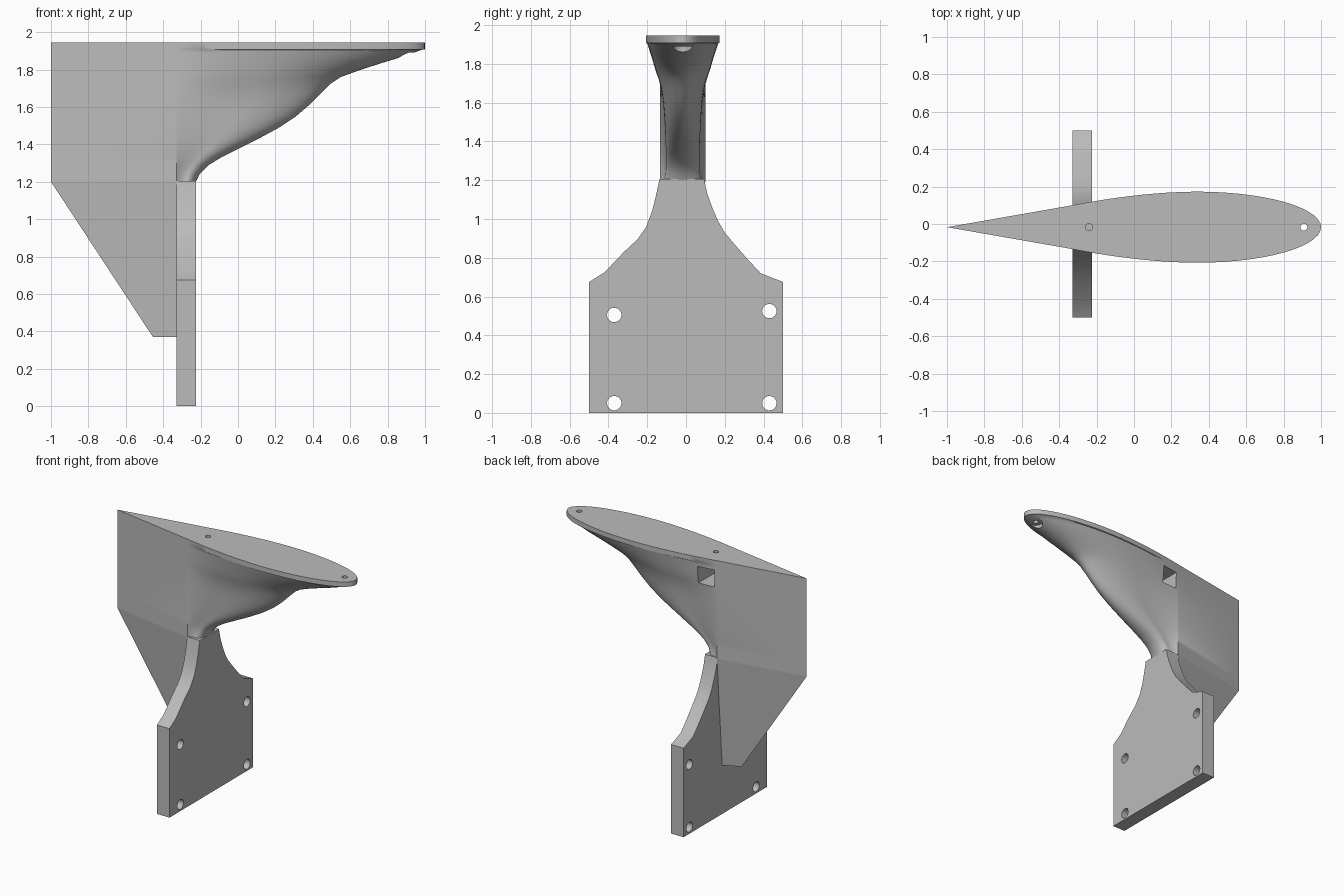
import bpy, bmesh, math
from mathutils import Matrix

cube = bpy.data.objects.get("Cube")
if cube:
    bpy.data.objects.remove(cube, do_unlink=True)

grey = bpy.data.materials.new("light grey plastic")
grey.use_nodes = True
grey.diffuse_color = (0.5, 0.5, 0.5, 1)
grey.node_tree.nodes["Principled BSDF"].inputs["Base Color"].default_value = (0.5, 0.5, 0.5, 1)

MID = -0.017           # y of the fairing's centre plane
BACK, WIDE = -0.33, 0.117   # where the flat tail meets the curved nose


def add_object(name, bm):
    bmesh.ops.recalc_face_normals(bm, faces=bm.faces)
    mesh = bpy.data.meshes.new(name)
    bm.to_mesh(mesh)
    bm.free()
    mesh.materials.append(grey)
    obj = bpy.data.objects.new(name, mesh)
    bpy.context.collection.objects.link(obj)
    return obj


def loft(name, loops):
    """Skin a stack of equal-length closed loops and cap both ends."""
    bm = bmesh.new()
    rings = [[bm.verts.new(p) for p in loop] for loop in loops]
    count = len(rings[0])
    for low, high in zip(rings, rings[1:]):
        for i in range(count):
            j = (i + 1) % count
            bm.faces.new((low[i], low[j], high[j], high[i]))
    bm.faces.new(rings[0][::-1])
    bm.faces.new(rings[-1])
    return add_object(name, bm)


def cylinder_cutter(x, y, z, radius, depth, axis="Z"):
    bm = bmesh.new()
    turn = Matrix.Rotation(math.pi / 2, 4, "Y") if axis == "X" else Matrix()
    bmesh.ops.create_cone(bm, cap_ends=True, segments=32, radius1=radius, radius2=radius,
                          depth=depth, matrix=Matrix.Translation((x, y, z)) @ turn)
    return add_object("hole_cutter", bm)


def box_cutter(center, size):
    bm = bmesh.new()
    bmesh.ops.create_cube(bm, size=1, matrix=Matrix.Translation(center) @ Matrix.Diagonal((*size, 1)))
    return add_object("slot_cutter", bm)


def cut(obj, cutters):
    bpy.context.view_layer.objects.active = obj
    for cutter in cutters:
        cutter.hide_render = True
        mod = obj.modifiers.new("cut", "BOOLEAN")
        mod.operation, mod.solver, mod.object = "DIFFERENCE", "EXACT", cutter
        bpy.ops.object.modifier_apply(modifier=mod.name)
        bpy.data.objects.remove(cutter, do_unlink=True)


def smooth(obj, degrees):
    bpy.ops.object.select_all(action="DESELECT")
    obj.select_set(True)
    bpy.context.view_layer.objects.active = obj
    bpy.ops.object.shade_smooth_by_angle(angle=math.radians(degrees))


# Mounting plate: shouldered outline extruded along x
outline = [(-0.5, 0), (0.5, 0), (0.5, 0.675), (0.385, 0.72), (0.32, 0.79), (0.25, 0.87),
           (0.2, 0.93), (0.165, 0.99), (0.135, 1.06), (0.11, 1.13), (0.093, 1.205),
           (-0.137, 1.205), (-0.155, 1.12), (-0.175, 1.04), (-0.205, 0.96), (-0.25, 0.895),
           (-0.32, 0.83), (-0.42, 0.725)]
outline.append((-0.5, 0.675))
plate = loft("mounting_plate", [[(x, y, z) for y, z in outline] for x in (BACK, -0.225)])
cut(plate, [cylinder_cutter(-0.28, y, z, 0.037, 0.3, "X")
            for y, z in ((-0.37, 0.505), (0.43, 0.525), (-0.37, 0.05), (0.43, 0.05))])
smooth(plate, 20)


# Fairing: pointed flat tail, swelling rounded nose that sweeps forward
def section(z, front, swell, steps=28):
    side = []
    for k in range(steps):
        u = -math.cos(math.pi * k / steps)
        if u < 0:
            half = swell - (swell - WIDE) * (-u) ** 1.8
        else:
            half = swell * math.sqrt(1 - u * u)
        side.append((BACK + (front - BACK) * (u + 1) / 2, half))
    left = [(x, MID + h, z) for x, h in side]
    right = [(x, MID - h, z) for x, h in reversed(side)]
    return [(-1, MID, z)] + left + [(front, MID, z)] + right


# height, leading edge, half thickness
rows = [(1.2, -0.225, 0.1), (1.24, -0.205, 0.088), (1.29, -0.155, 0.086), (1.33, -0.09, 0.087),
        (1.38, 0.01, 0.088), (1.43, 0.11, 0.09), (1.49, 0.22, 0.093), (1.55, 0.31, 0.097),
        (1.61, 0.38, 0.102), (1.67, 0.44, 0.111), (1.72, 0.49, 0.124), (1.76, 0.55, 0.138),
        (1.8, 0.66, 0.15), (1.835, 0.77, 0.16), (1.865, 0.87, 0.17), (1.89, 0.94, 0.178),
        (1.905, 0.98, 0.183), (1.908, 1, 0.19), (1.945, 1, 0.19)]
fairing = loft("fairing", [section(*row) for row in rows])
cut(fairing, [
    box_cutter((-0.245, 0.06, 1.805), (0.13, 0.3, 0.13)),     # nut slot on one side
    cylinder_cutter(-0.24, MID, 1.9, 0.019, 0.2),             # rear bolt hole
    cylinder_cutter(0.908, MID, 1.9, 0.019, 0.3),             # front bolt hole
    cylinder_cutter(0.908, MID, 1.79, 0.05, 0.2),             # recess under the nose
])
smooth(fairing, 35)


# Lower tail: tapers down behind the plate
def tail(z, tip, half):
    return [(tip, MID, z), (BACK, MID + half, z), (BACK, MID - half, z)]


loft("lower_tail", [tail(0.37, -0.455, 0.055), tail(1.2, -1, WIDE)])
